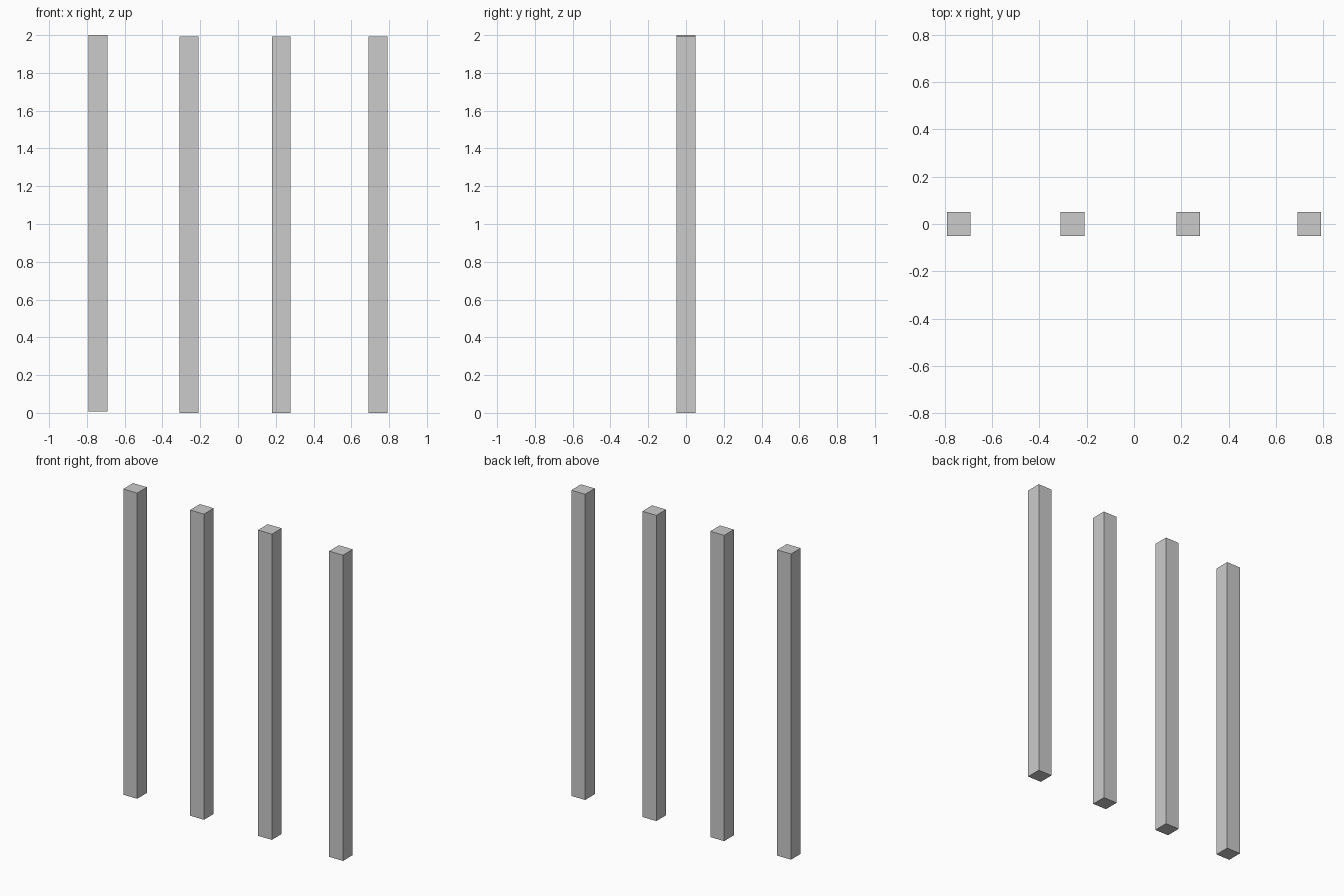
import bpy

if "Cube" in bpy.data.objects:
    bpy.data.objects.remove(bpy.data.objects["Cube"])

WIDTH = 0.1
HEIGHT = 1.992


def post(name, x, base):
    # square post standing at x, with its underside at base
    bpy.ops.mesh.primitive_cube_add(size=1, location=(x, 0, base + HEIGHT / 2))
    obj = bpy.context.object
    obj.name = name
    obj.scale = (WIDTH, WIDTH, HEIGHT)
    bpy.ops.object.transform_apply(location=False, rotation=False, scale=True)


# four posts in a row; the leftmost sits slightly higher
for i, (x, base) in enumerate([(-0.742, 0.008), (-0.26, 0), (0.229, 0), (0.742, 0)]):
    post(f"post_{i + 1}", x, base)
